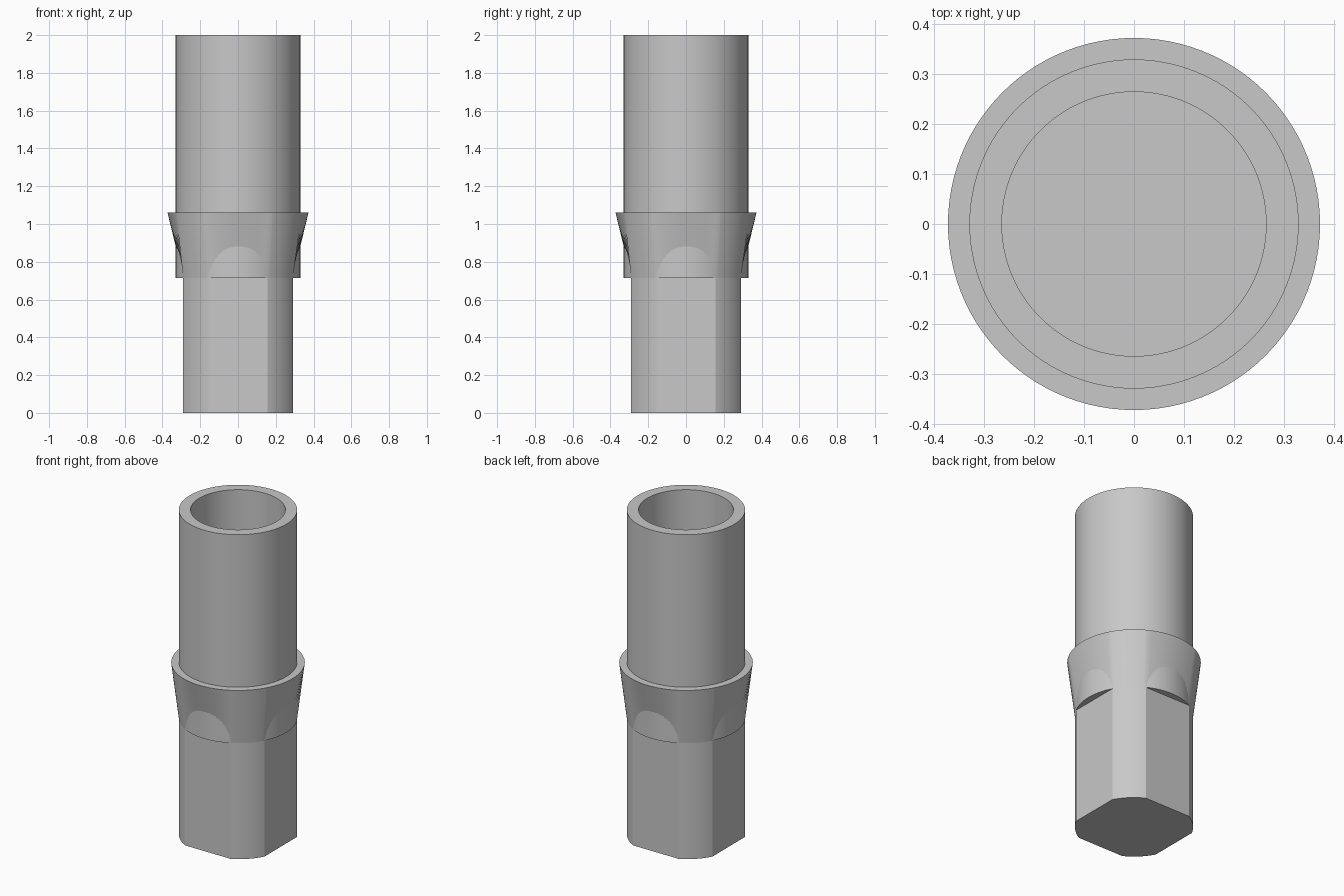
import bpy
import bmesh
from math import acos, cos, sin, pi, radians

R_TUBE, R_BORE, R_RIM = 0.33, 0.265, 0.373
HALF_FLAT = 0.29
Z_SHOULDER, Z_RIM, Z_TOP = 0.715, 1.06, 2.0

cube = bpy.data.objects.get("Cube")
if cube:
    bpy.data.objects.remove(cube, do_unlink=True)

# Single plain grey
GREY = (0.58, 0.58, 0.58, 1)
grey = bpy.data.materials.new("plain_grey")
grey.use_nodes = True
grey.diffuse_color = GREY
grey.node_tree.nodes["Principled BSDF"].inputs["Base Color"].default_value = GREY

# Shared angles: each quarter turn is one flat followed by one rounded corner
STEPS = 16
corner = acos(HALF_FLAT / R_TUBE)
angles = []
for q in range(4):
    base = q * pi / 2
    angles += [base - corner + 2 * corner * i / STEPS for i in range(STEPS)]
    angles += [base + corner + (pi / 2 - 2 * corner) * i / STEPS for i in range(STEPS)]


def round_ring(radius, z):
    return [(radius * cos(a), radius * sin(a), z) for a in angles]


def flatted_ring(z):
    """Circle trimmed by four flats."""
    pts = []
    for a in angles:
        r = min(R_TUBE, HALF_FLAT / max(abs(cos(a)), abs(sin(a))))
        pts.append((r * cos(a), r * sin(a), z))
    return pts


def loft(name, rings, closed):
    """Skin the rings in order; closed joins last to first, else both ends are capped."""
    bm = bmesh.new()
    loops = [[bm.verts.new(p) for p in ring] for ring in rings]
    n = len(angles)
    pairs = list(zip(loops, loops[1:]))
    if closed:
        pairs.append((loops[-1], loops[0]))
    else:
        bm.faces.new(loops[0])
        bm.faces.new(loops[-1])
    for lo, hi in pairs:
        for i in range(n):
            j = (i + 1) % n
            bm.faces.new((lo[i], lo[j], hi[j], hi[i]))
    bmesh.ops.recalc_face_normals(bm, faces=bm.faces)
    mesh = bpy.data.meshes.new(name)
    bm.to_mesh(mesh)
    bm.free()
    mesh.materials.append(grey)
    obj = bpy.data.objects.new(name, mesh)
    bpy.context.collection.objects.link(obj)
    bpy.ops.object.select_all(action='DESELECT')
    obj.select_set(True)
    bpy.context.view_layer.objects.active = obj
    bpy.ops.object.shade_smooth_by_angle(angle=radians(20))
    return obj


# Solid square shank with rounded corners; its top is the floor of the bore
loft("shank", [flatted_ring(0), flatted_ring(Z_SHOULDER)], closed=False)

# Hollow round tube
loft("tube", [round_ring(R_TUBE, Z_SHOULDER), round_ring(R_TUBE, Z_TOP),
              round_ring(R_BORE, Z_TOP), round_ring(R_BORE, Z_SHOULDER)], closed=True)

# Flared collar blending the shank outline into a round rim
wall = (R_TUBE + R_BORE) / 2 - 0.01
loft("flared_collar", [flatted_ring(Z_SHOULDER), round_ring(R_RIM, Z_RIM),
                       round_ring(wall, Z_RIM), round_ring(wall, Z_SHOULDER)], closed=True)
